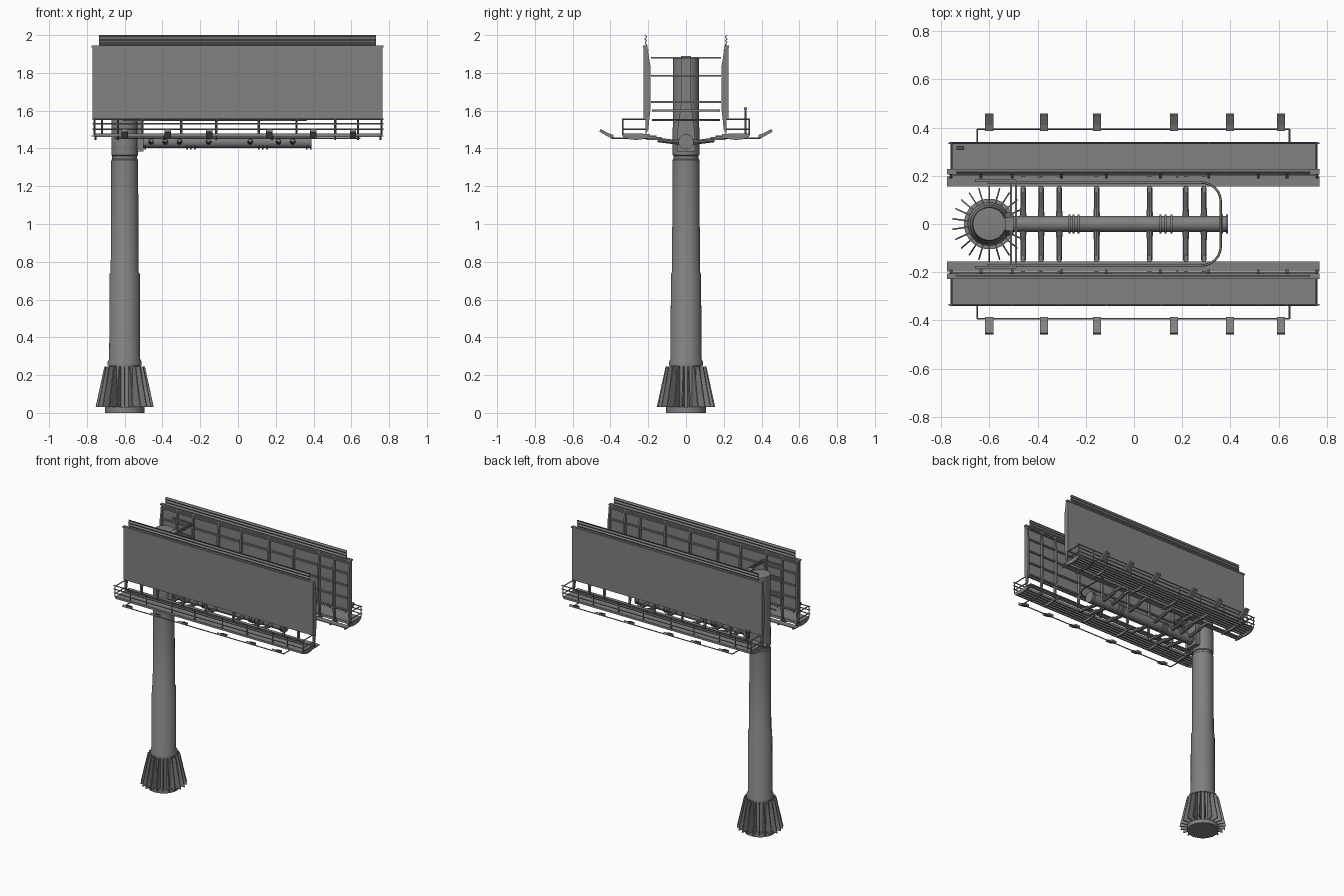
import bpy, bmesh, math
from mathutils import Vector, Matrix

cube = bpy.data.objects.get("Cube")
if cube:
    bpy.data.objects.remove(cube)

steel = bpy.data.materials.new("steel grey")
steel.use_nodes = True
grey = (0.22, 0.22, 0.22, 1)
steel.diffuse_color = grey
steel.node_tree.nodes["Principled BSDF"].inputs["Base Color"].default_value = grey

PX = -0.6        # mast position
ARM_Z = 1.435    # height of the horizontal arm


def finish(name, bm, smooth=False):
    bmesh.ops.recalc_face_normals(bm, faces=bm.faces)
    me = bpy.data.meshes.new(name)
    bm.to_mesh(me)
    bm.free()
    ob = bpy.data.objects.new(name, me)
    bpy.context.collection.objects.link(ob)
    me.materials.append(steel)
    if smooth:
        bpy.ops.object.select_all(action='DESELECT')
        ob.select_set(True)
        bpy.context.view_layer.objects.active = ob
        bpy.ops.object.shade_smooth_by_angle(angle=math.radians(35))
    return ob


def box(bm, x0, x1, y0, y1, z0, z1):
    m = Matrix.Translation(((x0 + x1) / 2, (y0 + y1) / 2, (z0 + z1) / 2))
    m = m @ Matrix.Diagonal((x1 - x0, y1 - y0, z1 - z0, 1))
    bmesh.ops.create_cube(bm, size=1, matrix=m)


def tube(bm, a, b, r, sides=8, r2=None):
    a, b = Vector(a), Vector(b)
    d = b - a
    m = Matrix.Translation((a + b) / 2) @ d.to_track_quat('Z', 'Y').to_matrix().to_4x4()
    bmesh.ops.create_cone(bm, cap_ends=True, segments=sides, radius1=r,
                          radius2=r if r2 is None else r2, depth=d.length, matrix=m)


def prism(bm, pts, push):
    """Extrude a closed outline along a vector."""
    f = bm.faces.new([bm.verts.new(p) for p in pts])
    r = bmesh.ops.extrude_face_region(bm, geom=[f])
    vs = [v for v in r["geom"] if isinstance(v, bmesh.types.BMVert)]
    bmesh.ops.translate(bm, verts=vs, vec=push)


# Mast: stepped turned profile (radius, height)
profile = [(0, 0), (.105, 0), (.105, .03), (.083, .03), (.083, .25), (.09, .25),
           (.09, .27), (.082, .285), (.08, .735), (.074, .745), (.071, 1.34),
           (.066, 1.345), (.066, 1.36), (.071, 1.365), (.068, 1.88), (0, 1.885)]
bm = bmesh.new()
vs = [bm.verts.new((PX + r, 0, z)) for r, z in profile]
es = [bm.edges.new(p) for p in zip(vs, vs[1:])]
bmesh.ops.spin(bm, geom=vs + es, cent=(PX, 0, 0), axis=(0, 0, 1), angle=math.tau, steps=40)
bmesh.ops.remove_doubles(bm, verts=bm.verts, dist=0.0005)
finish("mast", bm, True)

# Base fins
bm = bmesh.new()
for i in range(22):
    rot = Matrix.Rotation(math.tau * (i + .5) / 22, 3, 'Z')
    outline = [(.08, .03), (.155, .03), (.108, .245), (.08, .245)]
    pts = [rot @ Vector((r, -.003, z)) + Vector((PX, 0, 0)) for r, z in outline]
    prism(bm, pts, rot @ Vector((0, .006, 0)))
finish("base_fins", bm)

# Spine plate bracing the mast to the arm
bm = bmesh.new()
half = [(.047, 1.385), (.047, 1.48), (.026, 1.64), (.026, 1.89)]
outline = half + [(-y, z) for y, z in reversed(half)]
prism(bm, [(-.535, y, z) for y, z in outline], Vector((.035, 0, 0)))
finish("spine_plate", bm)

# Arm with flanges and end cap
bm = bmesh.new()
tube(bm, (-.54, 0, ARM_Z), (.385, 0, ARM_Z), .033, 24)
for x in (-.49, -.268, -.25, -.23, .11, .13, .155, .365, .385):
    tube(bm, (x - .004, 0, ARM_Z), (x + .004, 0, ARM_Z), .04, 24)
finish("arm", bm, True)

# Cross struts under the two faces
bm = bmesh.new()
for x in (-.46, -.385, -.31, -.155, .065, .215, .29):
    for s in (-1, 1):
        tube(bm, (x, 0, ARM_Z), (x, s * .07, ARM_Z), .017, 10, .012)
        tube(bm, (x, s * .07, ARM_Z), (x, s * .15, ARM_Z + .01), .012, 10)
        box(bm, x - .008, x + .008, min(s * .13, s * .21), max(s * .13, s * .21), 1.445, 1.46)
finish("cross_struts", bm, True)

# Tie bars between the faces, beside the mast
bm = bmesh.new()
for z in (1.88, 1.785, 1.645, 1.6, 1.55):
    for x in (-.51, -.49):
        box(bm, x - .004, x + .004, -.18, .18, z - .005, z + .005)
for s in (-1, 1):
    for z in (1.88, 1.785, 1.645):
        box(bm, -.66, -.49, s * .18 - .005, s * .18 + .005, z - .005, z + .005)
finish("tie_bars", bm)

# Safety rail looping around the arm
pts = [(-.61, .172), (.28, .172)]
pts += [(.28 + .08 * math.sin(a), .092 + .08 * math.cos(a))
        for a in (math.radians(d) for d in range(15, 91, 15))]
pts += [(x, -y) for x, y in reversed(pts)]
cu = bpy.data.curves.new("loop_rail", 'CURVE')
cu.dimensions = '3D'
cu.bevel_depth = .005
cu.bevel_resolution = 1
sp = cu.splines.new('POLY')
sp.points.add(len(pts) - 1)
for p, (x, y) in zip(sp.points, pts):
    p.co = (x, y, 1.55, 1)
cu.materials.append(steel)
bpy.context.collection.objects.link(bpy.data.objects.new("loop_rail", cu))

LAMPS = (-.6, -.373, -.153, .166, .398, .609)
POSTS = (-.76, -.635, -.505, -.3, -.115, .11, .31, .515, .635, .76)


def build_side(s, side):
    def sbox(bm, x0, x1, y0, y1, z0, z1):
        box(bm, x0, x1, min(s * y0, s * y1), max(s * y0, s * y1), z0, z1)

    # Display panel and its raised top strip
    bm = bmesh.new()
    sbox(bm, -.77, .765, .21, .224, 1.555, 1.94)
    finish(side + "_panel", bm)
    bm = bmesh.new()
    zig = [(.214 if i % 2 else .206, 1.93 + .01 * i) for i in range(8)]
    outline = zig + [(y + .006, z) for y, z in reversed(zig)]
    prism(bm, [(-.735, s * y, z) for y, z in outline], Vector((1.465, 0, 0)))
    finish(side + "_top_strip", bm)

    # Bowed ribs and stringers behind the panel
    bm = bmesh.new()
    rib = [(.215, 1.47), (.2, 1.5), (.189, 1.6), (.189, 1.84), (.205, 1.94), (.215, 1.94)]
    for x in POSTS:
        prism(bm, [(x - .006, s * y, z) for y, z in rib], Vector((.012, 0, 0)))
    for z in (1.57, 1.66, 1.75, 1.84, 1.92):
        sbox(bm, -.765, .765, .198, .21, z - .005, z + .005)
    sbox(bm, -.775, .77, .205, .228, 1.935, 1.945)
    finish(side + "_back_frame", bm)

    # Walkways on both sides of the panel
    bm = bmesh.new()
    sbox(bm, -.755, .755, .225, .34, 1.472, 1.479)
    sbox(bm, -.775, .77, .155, .197, 1.462, 1.468)
    for i in range(5):
        y = .225 + .025 * i
        sbox(bm, -.755, .755, y, y + .008, 1.46, 1.473)
    finish(side + "_walkway", bm)

    # Curved walkway brackets
    bm = bmesh.new()
    arc = [(.265 + .075 * math.cos(a), 1.477 - .032 * math.sin(a))
           for a in (math.pi * i / 8 for i in range(9))]
    for x in (-.755, -.635, -.39, -.115, .18, .515, .635, .755):
        prism(bm, [(x - .005, s * y, z) for y, z in arc], Vector((.01, 0, 0)))
        sbox(bm, x - .004, x + .004, .155, .225, 1.452, 1.462)
    finish(side + "_brackets", bm)

    # Handrails
    bm = bmesh.new()
    for z in (1.555, 1.53, 1.502):
        tube(bm, (-.77, s * .335, z), (.77, s * .335, z), .004, 6)
    for x in POSTS:
        tube(bm, (x, s * .335, 1.475), (x, s * .335, 1.558), .004, 6)
    for x in (-.755, .755):
        for z in (1.555, 1.502):
            tube(bm, (x, s * .215, z), (x, s * .335, z), .004, 6)
    finish(side + "_handrail", bm)

    # Lamp rail, its supports and the tilted lamps
    bm = bmesh.new()
    tube(bm, (-.65, s * .393, 1.455), (.645, s * .393, 1.455), .004, 6)
    for x in (-.65, .645):
        tube(bm, (x, s * .2, 1.455), (x, s * .393, 1.455), .004, 6)
    finish(side + "_lamp_rail", bm)
    bm = bmesh.new()
    lamp = [(.385, 1.458), (.4, 1.456), (.458, 1.488), (.452, 1.503), (.41, 1.48), (.385, 1.472)]
    for x in LAMPS:
        prism(bm, [(x - .017, s * y, z) for y, z in lamp], Vector((.034, 0, 0)))
    finish(side + "_lamps", bm)


build_side(-1, "front")
build_side(1, "back")

# Small sensor post on the rear walkway
bm = bmesh.new()
tube(bm, (-.72, .315, 1.475), (-.72, .315, 1.6), .004, 8)
tube(bm, (-.735, .315, 1.61), (-.705, .315, 1.61), .009, 10)
finish("sensor_post", bm, True)
